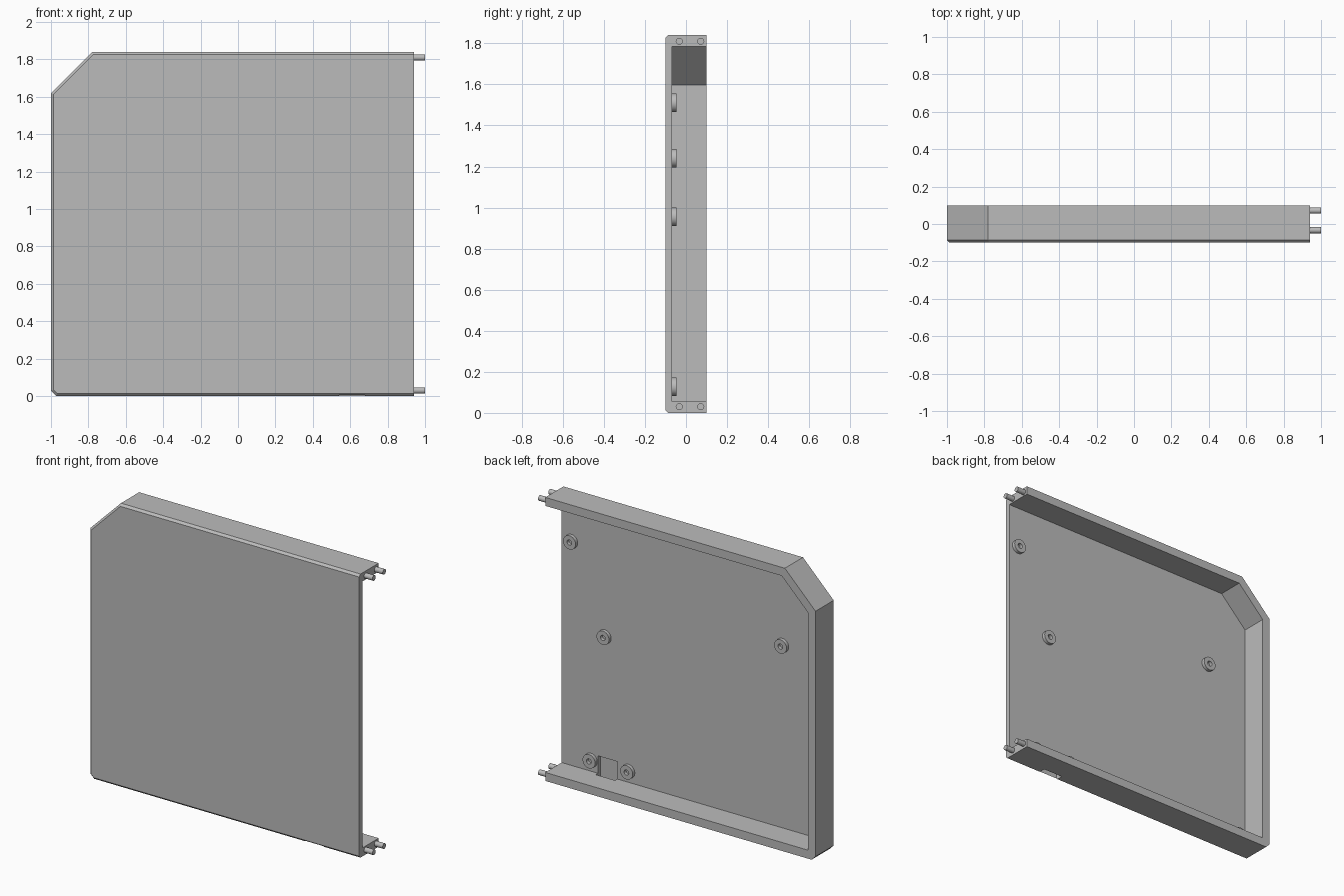
import bpy, bmesh, math
from mathutils import Matrix, Vector

if "Cube" in bpy.data.objects:
    bpy.data.objects.remove(bpy.data.objects["Cube"])

LEFT, OPEN_END, HEIGHT, HALF = -1.0, 0.94, 1.84, 0.1
WALL, PLATE_BACK, BEVEL = 0.055, -0.068, 0.014

grey = bpy.data.materials.new("light_grey")
grey.use_nodes = True
grey.diffuse_color = (0.5, 0.5, 0.5, 1)
grey.node_tree.nodes["Principled BSDF"].inputs["Base Color"].default_value = (0.5, 0.5, 0.5, 1)


def finish(name, bm, smooth=False):
    bmesh.ops.recalc_face_normals(bm, faces=bm.faces)
    mesh = bpy.data.meshes.new(name)
    bm.to_mesh(mesh)
    bm.free()
    mesh.materials.append(grey)
    obj = bpy.data.objects.new(name, mesh)
    bpy.context.collection.objects.link(obj)
    bpy.ops.object.select_all(action='DESELECT')
    obj.select_set(True)
    bpy.context.view_layer.objects.active = obj
    if smooth:
        bpy.ops.object.shade_smooth_by_angle(angle=math.radians(35))
    return obj


def outline(inset, end):
    """Panel outline in x and z, moved inwards everywhere but the open end."""
    left, low, top = LEFT + inset, inset, HEIGHT - inset
    shrink = inset * (2 - math.sqrt(2))
    big, small = 0.22 - shrink, 0.028 - shrink
    corner = [(left, low + small), (left + small, low)] if small > 0 else [(left, low)]
    return corner + [(end, low), (end, top), (left + big, top), (left, top - big)]


def loft(name, layers):
    """Solid joining matching outlines at increasing y."""
    bm = bmesh.new()
    rings = [[bm.verts.new((x, y, z)) for x, z in pts] for y, pts in layers]
    n = len(rings[0])
    for a, b in zip(rings, rings[1:]):
        for i in range(n):
            j = (i + 1) % n
            bm.faces.new((a[i], a[j], b[j], b[i]))
    bm.faces.new(rings[0])
    bm.faces.new(rings[-1])
    return finish(name, bm)


def cut(target, cutter):
    cutter.hide_render = True
    mod = target.modifiers.new("cut", 'BOOLEAN')
    mod.operation, mod.solver, mod.object = 'DIFFERENCE', 'EXACT', cutter
    bpy.context.view_layer.objects.active = target
    bpy.ops.object.modifier_apply(modifier=mod.name)
    bpy.data.objects.remove(cutter)


# Tray shell: bevelled front, hollow back, open on one side
shell = loft("tray_shell", [(-HALF, outline(BEVEL, OPEN_END)),
                            (-HALF + BEVEL, outline(0, OPEN_END)),
                            (HALF, outline(0, OPEN_END))])
cavity = outline(WALL, OPEN_END + 0.1)
cut(shell, loft("cavity_cutter", [(PLATE_BACK, cavity), (HALF + 0.1, cavity)]))

# Slot through the bottom wall, continuing as a recess in the plate
slot = [(0.54, -0.1), (0.68, -0.1), (0.68, 0.168), (0.54, 0.168)]
cut(shell, loft("slot_cutter", [(-0.093, slot), (-0.045, slot)]))


# Round bosses on the inside of the plate
def boss(name, x, z):
    bm = bmesh.new()
    base, tip = PLATE_BACK - 0.003, PLATE_BACK + 0.022
    profile = [(0.017, base), (0.017, tip), (0.045, tip), (0.045, base)]
    verts = [bm.verts.new((x + r, y, z)) for r, y in profile]
    edges = [bm.edges.new((verts[i], verts[(i + 1) % 4])) for i in range(4)]
    bmesh.ops.spin(bm, geom=verts + edges, cent=(x, 0, z), axis=(0, 1, 0),
                   angle=math.tau, steps=32, use_duplicate=False)
    bmesh.ops.remove_doubles(bm, verts=bm.verts, dist=0.0001)
    finish(name, bm, smooth=True)


for i, (x, z) in enumerate([(0.87, 1.51), (0.63, 0.955), (-0.645, 1.24),
                            (0.73, 0.127), (0.46, 0.127), (-0.89, 0.127)]):
    boss(f"boss_{i + 1}", x, z)

# Locating pegs on the ends of the top and bottom walls
for level, z in (("bottom", 0.03), ("top", HEIGHT - 0.03)):
    for side, y in (("front", -0.033), ("back", 0.072)):
        bm = bmesh.new()
        bmesh.ops.create_cone(bm, cap_ends=True, segments=32, radius1=0.017,
                              radius2=0.017, depth=0.08)
        place = Matrix.Translation(Vector((0.96, y, z))) @ Matrix.Rotation(math.pi / 2, 4, 'Y')
        bmesh.ops.transform(bm, matrix=place, verts=bm.verts)
        finish(f"{level}_{side}_peg", bm, smooth=True)
